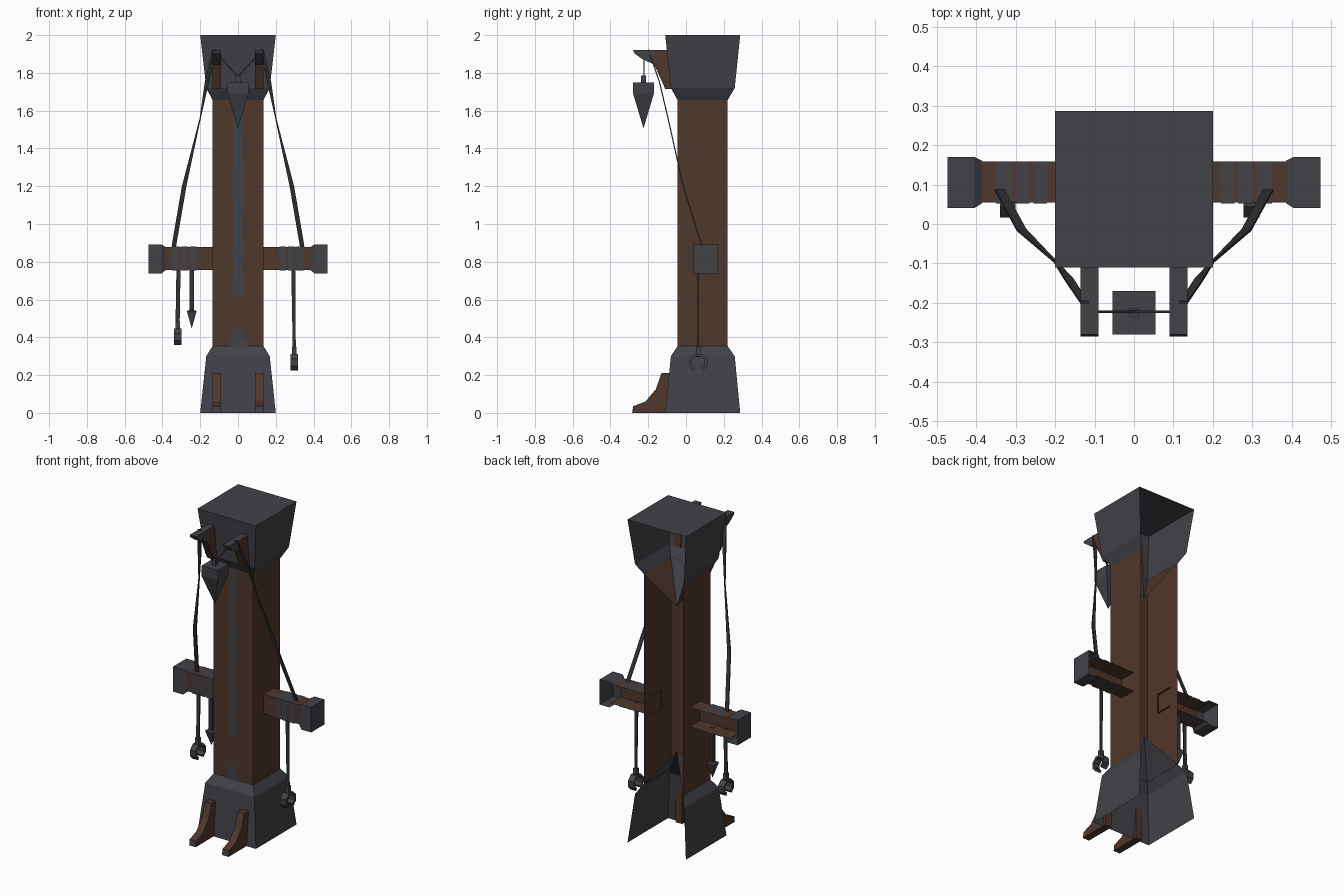
import bpy, bmesh, math
from mathutils import Vector

if "Cube" in bpy.data.objects:
    bpy.data.objects.remove(bpy.data.objects["Cube"])


def material(name, col):
    m = bpy.data.materials.new(name)
    m.diffuse_color = (*col, 1)
    m.use_nodes = True
    m.node_tree.nodes["Principled BSDF"].inputs["Base Color"].default_value = m.diffuse_color
    return m


IRON = material("dark iron", (0.055, 0.053, 0.064))
WOOD = material("brown wood", (0.078, 0.038, 0.025))
STRAP = material("dark strap", (0.032, 0.034, 0.037))


def make(name, verts, faces, mats, rule=None, closed=False, flip=False):
    """Mesh object; rule(centre, normal) gives the material index."""
    bm = bmesh.new()
    vs = [bm.verts.new(v) for v in verts]
    for f in faces:
        bm.faces.new([vs[i] for i in (reversed(f) if flip else f)])
    if closed:
        bmesh.ops.recalc_face_normals(bm, faces=bm.faces)
    bm.normal_update()
    for f in bm.faces:
        f.material_index = rule(f.calc_center_median(), f.normal) if rule else 0
    me = bpy.data.meshes.new(name)
    bm.to_mesh(me)
    bm.free()
    for m in mats:
        me.materials.append(m)
    ob = bpy.data.objects.new(name, me)
    bpy.context.collection.objects.link(ob)
    return ob


def loft(rings, wrap=False):
    n = len(rings[0])
    verts = [p for r in rings for p in r]
    faces = []
    for k in range(len(rings) - 1):
        for i in range(n if wrap else n - 1):
            j = (i + 1) % n
            faces.append([k*n + i, k*n + j, k*n + n + j, k*n + n + i])
    return verts, faces


def u_ring(z, hx, yf, yb):
    """Three-sided section, open at the back."""
    return [(-hx, yb, z), (-hx, yf, z), (hx, yf, z), (hx, yb, z)]


def prism(name, prof, x0, x1, mats, rule=None):
    """Extrude a y,z profile along x."""
    n = len(prof)
    v, f = loft([[(x, y, z) for y, z in prof] for x in (x0, x1)], True)
    f += [list(range(n)), list(range(n, 2*n))]
    return make(name, v, f, mats, rule, closed=True)


def square_stack(name, cx, cy, levels, mat):
    """Four-sided solid from (z, half width) levels."""
    v, f = loft([[(cx - h, cy - h, z), (cx + h, cy - h, z), (cx + h, cy + h, z),
                  (cx - h, cy + h, z)] for z, h in levels], True)
    n = len(v)
    f += [[0, 1, 2, 3], [n - 4, n - 3, n - 2, n - 1]]
    return make(name, v, f, [mat], closed=True)


def strip(name, pts, width):
    """Thin strap along a path, tapering by the given half widths."""
    rings = [[(x - w, y - .003, z), (x + w, y - .003, z), (x + w, y + .003, z), (x - w, y + .003, z)]
             for (x, y, z), w in zip(pts, width)]
    v, f = loft(rings, True)
    n = len(v)
    f += [[0, 1, 2, 3], [n - 4, n - 3, n - 2, n - 1]]
    return make(name, v, f, [STRAP], closed=True)


# pillar shaft, open at the back
v, f = loft([u_ring(.35, .135, -.045, .22), u_ring(1.66, .135, -.045, .22)])
make("pillar_shaft", v, f, [WOOD])

# base shell, with a pointed inner top
v, f = loft([u_ring(0, .2, -.11, .287), u_ring(.30, .168, -.08, .258),
             u_ring(.352, .136, -.046, .222)])
v.append((0, .09, .54))
f += [[8, 9, 12], [9, 10, 12], [10, 11, 12]]
make("base_shell", v, f, [IRON])

# cap shell, with a flat top and a pointed inner bottom
v, f = loft([u_ring(1.658, .136, -.046, .222), u_ring(1.72, .168, -.08, .258),
             u_ring(2, .2, -.11, .287)])
f.append([8, 9, 10, 11])
v.append((0, .09, 1.44))
f += [[1, 0, 12], [2, 1, 12], [3, 2, 12]]
make("cap_shell", v, f, [IRON, WOOD],
     lambda c, n: 1 if c.z < 1.65 and abs(c.x) > .05 else 0)

# ragged iron inlay on the front
levels = [(.62, .03), (.70, .032), (.76, .018), (.84, .03), (.95, .02), (1.08, .024),
          (1.2, .034), (1.38, .02), (1.52, .026), (1.66, .02)]
v, f = loft([[(-w, -.048, z), (w, -.048, z)] for z, w in levels])
make("front_inlay", v, f, [IRON])
make("base_point", [(-.055, -.048, .35), (.055, -.048, .35), (.012, -.048, .45),
                    (-.018, -.048, .45)], [[0, 1, 2, 3]], [IRON])

foot = [(-.285, 0), (-.28, .035), (-.215, .06), (-.16, .125), (-.13, .21), (-.09, .21), (-.09, 0)]
prong_root = [(-.17, 1.92), (-.17, 1.845), (-.155, 1.815), (-.11, 1.715), (-.075, 1.715), (-.09, 1.92)]
prong_tip = [(-.28, 1.92), (-.275, 1.905), (-.235, 1.875), (-.17, 1.845), (-.17, 1.92)]

for s, side in ((-1, "left"), (1, "right")):
    xa, xb = s*.09, s*.135
    # claw foot and upper prong
    prism("foot_" + side, foot, xa, xb, [WOOD, IRON],
          lambda c, n: 1 if n.y < -.5 and c.z < .04 else 0)
    prism("prong_root_" + side, prong_root, xa, xb, [WOOD, IRON],
          lambda c, n: 1 if n.z > .5 else 0)
    prism("prong_tip_" + side, prong_tip, xa, xb, [IRON])

    # cross arm, open at the back
    def arm_ring(x, g):
        return [(s*x, .158, .757 - g), (s*x, .055 - g, .757 - g),
                (s*x, .055 - g, .877 + g), (s*x, .158, .877 + g)]
    v, f = loft([arm_ring(.125, 0), arm_ring(.41, 0)])
    make("arm_" + side, v, f, [WOOD], flip=s > 0)
    for i, (x0, x1) in enumerate(((.22, .255), (.265, .30), (.31, .35))):
        v, f = loft([arm_ring(x0, .003), arm_ring(x1, .003)])
        make("arm_band_%s_%d" % (side, i), v, f, [IRON], flip=s > 0)
    end = [[(s*x, yb, zb), (s*x, yf, zb), (s*x, yf, zt), (s*x, yb, zt)]
           for x, yf, yb, zb, zt in ((.385, .053, .16, .755, .879), (.405, .04, .17, .737, .892),
                                     (.473, .04, .17, .737, .892))]
    v, f = loft(end)
    f.append([11, 10, 9, 8][::-1])
    make("arm_end_" + side, v, f, [IRON], flip=s > 0)

    # draped strap from prong to arm, and cord to the pendant
    path = [(.125, -.20, 1.925), (.165, -.14, 1.75), (.20, -.095, 1.56),
            (.285, -.015, 1.2), (.34, .085, .88)]
    strip("strap_" + side, [(s*x, y, z) for x, y, z in path], [.01, .011, .003, .012, .012])
    strip("pendant_cord_" + side, [(0, -.222, 1.78), (s*.10, -.222, 1.89)], [.005, .005])

    # hanging strap with an open clamp
    cx, top = (.298, .31) if s > 0 else (-.32, .445)
    strip("hanging_strap_" + side, [(cx - .005 * s, .065, .76), (cx, .065, top + .02)],
          [.011, .008 if s > 0 else .011])
    square_stack("clamp_neck_" + side, cx, .065, [(top - .015, .012), (top + .04, .012)], IRON)
    cz = top - .043
    angles = [math.radians(a) for a in (-60, -22, 22, 67, 113, 158, 202, 240)]
    prof = [(.065 + .053*math.cos(a), cz + .05*math.sin(a)) for a in angles]
    prof += [(.065 + .036*math.cos(a), cz + .034*math.sin(a)) for a in reversed(angles)]
    prism("clamp_" + side, prof, cx - .02, cx + .02, [IRON])

# pendant weight between the prongs
square_stack("pendant", 0, -.225, [(1.51, .001), (1.69, .055), (1.75, .055)], IRON)
square_stack("pendant_neck", 0, -.225, [(1.75, .012), (1.785, .012)], IRON)

# small dart hanging under the left arm
square_stack("dart_shaft", -.245, .09, [(.54, .011), (.76, .011)], STRAP)
square_stack("dart_head", -.245, .09, [(.45, .001), (.54, .026), (.545, .01)], IRON)
